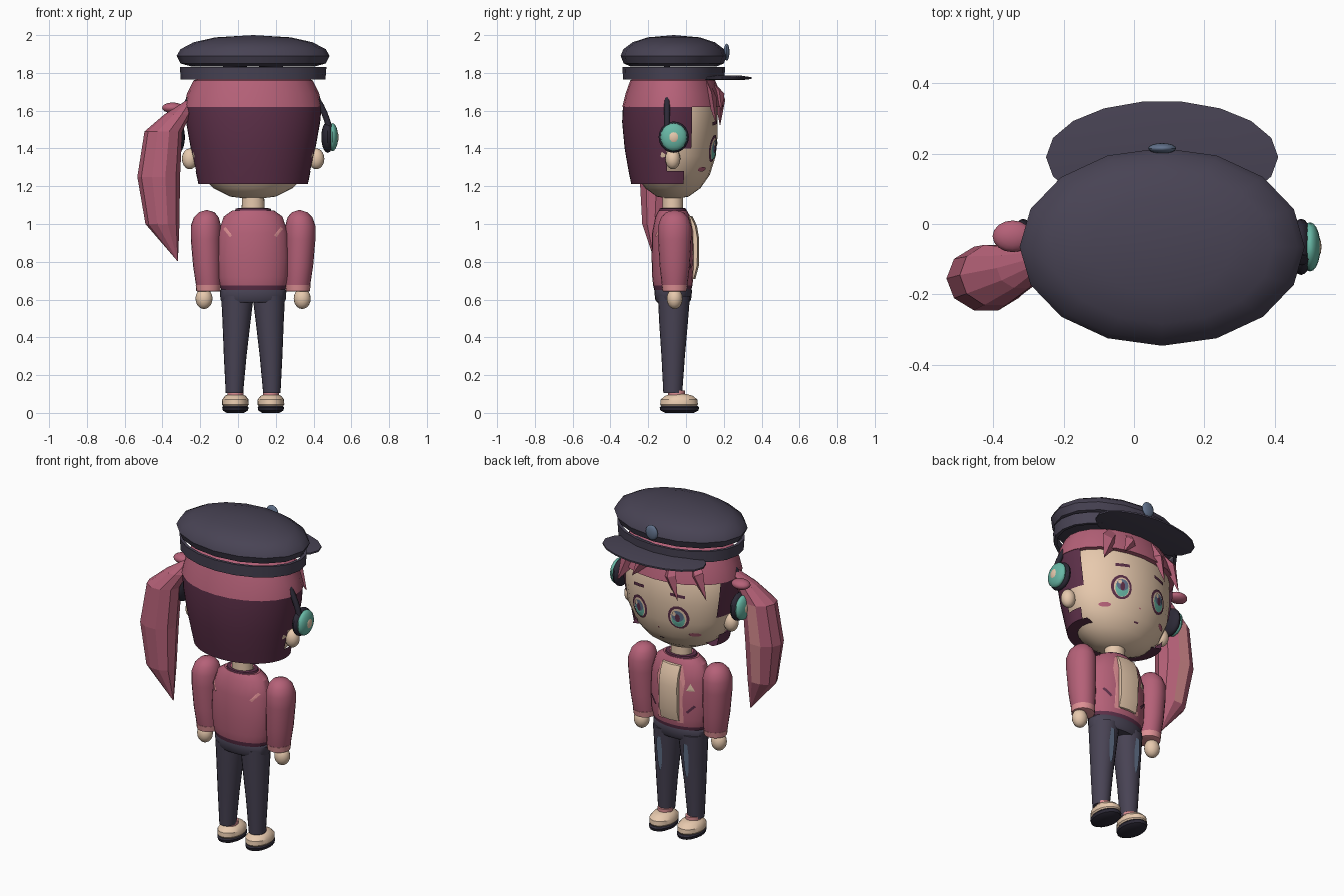
import bpy, bmesh, math
from mathutils import Vector

if "Cube" in bpy.data.objects:
    bpy.data.objects.remove(bpy.data.objects["Cube"])

CX = 0.08  # body centre line


def material(name, r, g, b):
    m = bpy.data.materials.new(name)
    m.diffuse_color = [((c / 255 + 0.055) / 1.055) ** 2.4 for c in (r, g, b)] + [1]
    m.use_nodes = True
    m.node_tree.nodes["Principled BSDF"].inputs["Base Color"].default_value = m.diffuse_color
    return m


NAVY = material("navy cloth", 72, 67, 84)
PINK = material("rose", 181, 97, 120)
PLUM = material("dark plum", 93, 48, 73)
SKIN = material("skin", 232, 202, 174)
TEAL = material("teal", 104, 184, 166)
SLATE = material("slate blue", 98, 114, 140)
BLUSH = material("light pink", 222, 144, 148)
BLACK = material("near black", 44, 41, 54)


def finish(name, bm, mats, smooth=True, recalc=True):
    bmesh.ops.remove_doubles(bm, verts=bm.verts, dist=1e-5)
    if recalc:
        bmesh.ops.recalc_face_normals(bm, faces=bm.faces)
    me = bpy.data.meshes.new(name)
    bm.to_mesh(me)
    bm.free()
    ob = bpy.data.objects.new(name, me)
    bpy.context.collection.objects.link(ob)
    for m in mats if isinstance(mats, (list, tuple)) else [mats]:
        me.materials.append(m)
    if smooth:
        bpy.ops.object.select_all(action='DESELECT')
        ob.select_set(True)
        bpy.context.view_layer.objects.active = ob
        bpy.ops.object.shade_smooth_by_angle(angle=math.radians(35))
    return ob


def lathe(name, rows, mats, cx=CX, cy=-0.07, seg=24, smooth=True, keep=None, caps=True, rule=None):
    """Stack of elliptical rings (z, rx, ry, dx, dy)."""
    bm = bmesh.new()
    rings = []
    for row in rows:
        z, rx, ry, dx, dy = (tuple(row) + (0, 0))[:5]
        rings.append([bm.verts.new((cx + dx + rx * math.cos(2 * math.pi * i / seg),
                                    cy + dy + ry * math.sin(2 * math.pi * i / seg), z)) for i in range(seg)])
    for a, b in zip(rings, rings[1:]):
        for i in range(seg):
            j = (i + 1) % seg
            bm.faces.new((a[i], a[j], b[j], b[i]))
    if caps:
        for r, row in ((rings[0], rows[0]), (rings[-1], rows[-1])):
            if row[1] > 0.001:
                bm.faces.new(r)
    if keep:
        drop = [f for f in bm.faces if not keep(f.calc_center_median())]
        bmesh.ops.delete(bm, geom=drop, context='FACES')
    if rule:
        for f in bm.faces:
            f.material_index = rule(f.calc_center_median())
    return finish(name, bm, mats, smooth)


def ball(name, c, r, mat, u=16, v=10):
    bm = bmesh.new()
    bmesh.ops.create_uvsphere(bm, u_segments=u, v_segments=v, radius=1)
    for w in bm.verts:
        w.co = Vector([c[k] + w.co[k] * r[k] for k in range(3)])
    return finish(name, bm, mat)


def surface_y(rows, x, z, cy, side):
    for a, b in zip(rows, rows[1:]):
        if a[0] <= z <= b[0]:
            t = (z - a[0]) / (b[0] - a[0])
            rx, ry = (a[k] + (b[k] - a[k]) * t for k in (1, 2))
            return cy + side * ry * math.sqrt(max(0, 1 - ((x - CX) / rx) ** 2))
    return cy


def plate(name, pts, mat, rows, side=1, lift=0.005, cy=-0.07):
    """Thin painted patch laid on a lathed surface."""
    bm = bmesh.new()
    n = len(pts)
    mx, mz = sum(p[0] for p in pts) / n, sum(p[1] for p in pts) / n

    def at(i, t):
        x, z = mx + (pts[i % n][0] - mx) * t, mz + (pts[i % n][1] - mz) * t
        return bm.verts.new((x, surface_y(rows, x, z, cy, side) + side * lift, z))
    for i in range(n):
        for t0, t1 in ((0, .5), (.5, 1)):
            vs = [at(i, t1), at(i + 1, t1), at(i + 1, t0)] + ([at(i, t0)] if t0 else [])
            f = bm.faces.new(vs)
            f.normal_update()
            if f.normal.y * side < 0:
                f.normal_flip()
    return finish(name, bm, mat, False, False)


def oval(x, z, rx, rz, n=16):
    return [(x + rx * math.cos(2 * math.pi * i / n), z + rz * math.sin(2 * math.pi * i / n)) for i in range(n)]


def bar(x, z, w, h, tilt):
    c, s = math.cos(tilt), math.sin(tilt)
    return [(x + a * w * c - b * h * s, z + a * w * s + b * h * c) for a, b in ((-1, -1), (0, -1), (1, -1), (1, 1), (0, 1), (-1, 1))]


# Head and hair
HEAD = [(z, r, r * 0.7) for z, r in ((1.13, 0), (1.145, .12), (1.19, .21), (1.26, .28), (1.36, .325),
                                     (1.48, .34), (1.62, .34), (1.72, .28))]
lathe("head", HEAD, SKIN)
lathe("hair_top", [(1.62, .33, .23), (1.62, .367, .267), (1.69, .35, .25), (1.76, .315, .225), (1.80, .22, .16),
                   (1.82, 0, 0)], PINK, caps=False)


def hair_area(c):
    return c.y < (0.025 if c.z > 1.4 else -0.09 if c.z > 1.28 else -0.01)


lathe("hair_back", [(1.21, .20, .14), (1.212, .29, .22), (1.28, .304, .234), (1.4, .33, .255), (1.54, .355, .268),
                    (1.62, .362, .264)], PLUM, seg=48, caps=False, keep=hair_area)


# Fringe locks as bent leaf shapes
def lock(name, base, mid, tip, w, mats=PINK):
    bm = bmesh.new()
    b, m, t = Vector(base), Vector(mid), Vector(tip)
    side = (t - b).cross(Vector((0, 1, 0))).normalized()
    rings = [[bm.verts.new(p + side * w * k * math.cos(a) + Vector((0, .028 * k * math.sin(a), 0)))
              for a in (0, math.pi / 2, math.pi, 1.5 * math.pi)] for p, k in ((b, .7), (m, 1), (t, 0.02))]
    for p, q in zip(rings, rings[1:]):
        for i in range(4):
            bm.faces.new((p[i], p[(i + 1) % 4], q[(i + 1) % 4], q[i]))
    bm.faces.new(rings[0])
    return finish(name, bm, mats, False)


lock("fringe_lock_1", (.22, .10, 1.76), (.29, .135, 1.67), (.35, .16, 1.53), .055)
lock("fringe_lock_2", (.0, .13, 1.76), (-.02, .18, 1.66), (-.07, .18, 1.52), .04)
lock("fringe_lock_3", (-.10, .08, 1.76), (-.16, .12, 1.68), (-.22, .12, 1.54), .045)
lock("fringe_lock_4", (.14, .12, 1.76), (.17, .175, 1.69), (.23, .19, 1.6), .04)

# Side ponytail with lighter strands facing forward
lathe("ponytail", [(.805, .002, .002, .09, -.01), (1.0, .09, .07, .01, -.01), (1.25, .113, .095, -.01, 0),
                   (1.49, .10, .09, .015, .01), (1.58, .07, .06, .09, .03), (1.65, .02, .03, .15, .06)],
      [PINK, BLUSH], cx=-.41, cy=-.155, seg=10, smooth=False,
      rule=lambda c: 1 if c.y > -.10 and c.z < 1.5 and -.43 < c.x < -.36 else 0)
ball("ponytail_tie", (-.345, -.035, 1.615), (.057, .045, .028), PINK)

# Face
for s in (-1, 1):
    x = CX + s * .13
    plate("eye_rim", oval(x, 1.40, .06, .072), PLUM, HEAD, lift=.004)
    plate("eye_white", oval(x, 1.398, .046, .058), SKIN, HEAD, lift=.006)
    plate("iris", oval(x, 1.39, .038, .05), TEAL, HEAD, lift=.008)
    plate("iris_top", oval(x, 1.41, .034, .034), SLATE, HEAD, lift=.010)
    plate("pupil", oval(x, 1.40, .014, .026, 10), PLUM, HEAD, lift=.012)
    plate("eye_glint", oval(x + .018, 1.425, .011, .014, 8), SKIN, HEAD, lift=.014)
    plate("eyebrow", bar(x, 1.535, .042, .009, -s * .12), PLUM, HEAD)
    plate("cheek", oval(CX + s * .2, 1.29, .03, .013, 10), PINK, HEAD)
    ball("ear", (CX + s * .335, -.07, 1.345), (.042, .04, .055), SKIN)
plate("mouth", bar(CX, 1.235, .014, .004, 0), PLUM, HEAD)
plate("nose", oval(CX, 1.31, .006, .005, 6), PINK, HEAD)

# Cap
lathe("cap_crown", [(1.835, .33, .23), (1.85, .385, .265), (1.89, .405, .281), (1.925, .385, .267),
                    (1.962, .315, .218), (1.988, .20, .138), (2.0, 0, 0)], NAVY, cy=-.065, seg=16)
lathe("cap_band", [(1.765, .365, .25), (1.765, .383, .268), (1.832, .388, .272), (1.832, .37, .255),
                   (1.765, .365, .25)], NAVY, cy=-.065, seg=20, caps=False)
lathe("cap_visor", [(1.762, .24, .11), (1.768, .33, .16), (1.777, .33, .16), (1.786, .22, .1)], NAVY, cy=.19, seg=18)
ball("cap_badge", (CX, .215, 1.91), (.04, .015, .045), SLATE)

# Headphones
cu = bpy.data.curves.new("headphone_band", 'CURVE')
cu.dimensions = '3D'
cu.bevel_depth = .016
cu.bevel_resolution = 2
sp = cu.splines.new('POLY')
sp.points.add(32)
for i, p in enumerate(sp.points):
    a = math.radians(10 + 160 * i / 32)
    p.co = (CX + .415 * math.cos(a), -.1, 1.40 + .45 * math.sin(a), 1)
cu.materials.append(BLACK)
bpy.context.collection.objects.link(bpy.data.objects.new("headphone_band", cu))
for s in (-1, 1):
    ball("ear_cushion", (CX + s * .395, -.065, 1.46), (.034, .08, .083), BLACK, 20)
    ball("ear_cup", (CX + s * .42, -.065, 1.46), (.03, .07, .074), TEAL, 20)
    ball("ear_cup_centre", (CX + s * .43, -.065, 1.46), (.023, .04, .042), SKIN)

# Neck and jacket
lathe("neck", [(1.05, .062, .055), (1.16, .058, .055)], SKIN)
JACKET = [(.65, .168, .098), (.675, .176, .104), (.72, .187, .109), (.82, .192, .112), (.95, .185, .11),
          (1.04, .155, .092), (1.072, .11, .075)]
lathe("jacket", JACKET, [PINK, PLUM], rule=lambda c: 1 if c.z < .674 else 0)
lathe("collar", [(1.06, .10, .075), (1.082, .092, .07), (1.085, .07, .06)], PLUM, caps=False)
for s in (-1, 1):
    plate("shoulder_mark", bar(CX + s * .135, .957, .028, .008, s * .9), BLUSH, JACKET, -1)
    plate("lapel", [(CX + s * a, z) for a, z in ((.05, .70), (.085, .70), (.08, .85), (.095, .95), (.07, 1.04), (.045, 1.04))],
          BLUSH, JACKET)
    plate("pocket", bar(CX + s * .125, .79, .03, .007, s * .8), PLUM, JACKET)
plate("chest_patch", [(-.065, .90), (-.02, .90), (-.042, .945)], SKIN, JACKET)

# Shirt front, a bulging panel between the lapels
bm = bmesh.new()
outline = [(-.02, .70), (.05, .71), (.068, .78), (.07, .92), (.058, .99), (.035, 1.04), (-.02, 1.05)]
panels = [[bm.verts.new((CX + x, y - abs(x) * .15, z)) for y, z in outline] for x in (-.06, 0, .06)]
for a, b in zip(panels, panels[1:]):
    for i in range(len(a)):
        j = (i + 1) % len(a)
        bm.faces.new((a[i], a[j], b[j], b[i]))
bm.faces.new(panels[0])
bm.faces.new(panels[-1])
finish("shirt", bm, SKIN)

# Arms, hands, legs and shoes
HIPS = [(.585, .165, .085), (.60, .173, .095), (.645, .176, .1), (.66, .165, .095)]
lathe("hips", HIPS, NAVY, cy=-.068)
for s in (-1, 1):
    lathe("sleeve", [(.655, .062, .062, -s * .015), (.68, .066, .068, -s * .013), (.78, .074, .08, -s * .006),
                     (.92, .08, .088), (.99, .08, .088), (1.035, .066, .072, -s * .002), (1.062, .042, .046, -s * .004),
                     (1.075, 0, 0, -s * .005)], PINK, cx=CX + s * .25, cy=-.06, seg=20)
    lathe("cuff", [(.642, .055, .056), (.645, .064, .064), (.678, .067, .069), (.68, .055, .056)], BLUSH,
          cx=CX + s * .237, cy=-.06, seg=20)
    ball("hand", (CX + s * .26, -.06, .605), (.045, .042, .055), SKIN)
    LEG = [(.105, .046, .05, s * .014, 0), (.30, .06, .062, s * .01, .002), (.48, .074, .076, s * .003, .004),
           (.62, .086, .085, -s * .002, .006)]
    lathe("trouser_leg", LEG, NAVY, cx=CX + s * .085, cy=-.07, seg=20)
    # Faded patches on the thigh fronts
    bm = bmesh.new()
    strip = []
    for z, w in ((.36, .004), (.40, .013), (.50, .018), (.57, .012)):
        t = (z - .30) / .30
        y = -.067 + .064 + .022 * t + .004
        strip.append([bm.verts.new((CX + s * .09 + k * w, y, z)) for k in (1, -1)])
    for a, b in zip(strip, strip[1:]):
        bm.faces.new((a[0], a[1], b[1], b[0]))
    finish("faded_patch", bm, SLATE, False, False)
    fx = CX + s * .094
    lathe("sock", [(.07, .042, .045), (.118, .042, .045)], BLUSH, cx=fx, cy=-.05, seg=16)
    lathe("shoe", [(.03, .06, .09), (.045, .071, .1), (.07, .07, .097), (.09, .055, .075), (.1, .035, .04)], SKIN,
          cx=fx, cy=-.037, seg=20)
    lathe("shoe_sole", [(0, .045, .075), (.012, .066, .1), (.028, .07, .105), (.037, .064, .096)], BLACK,
          cx=fx, cy=-.035, seg=20)
